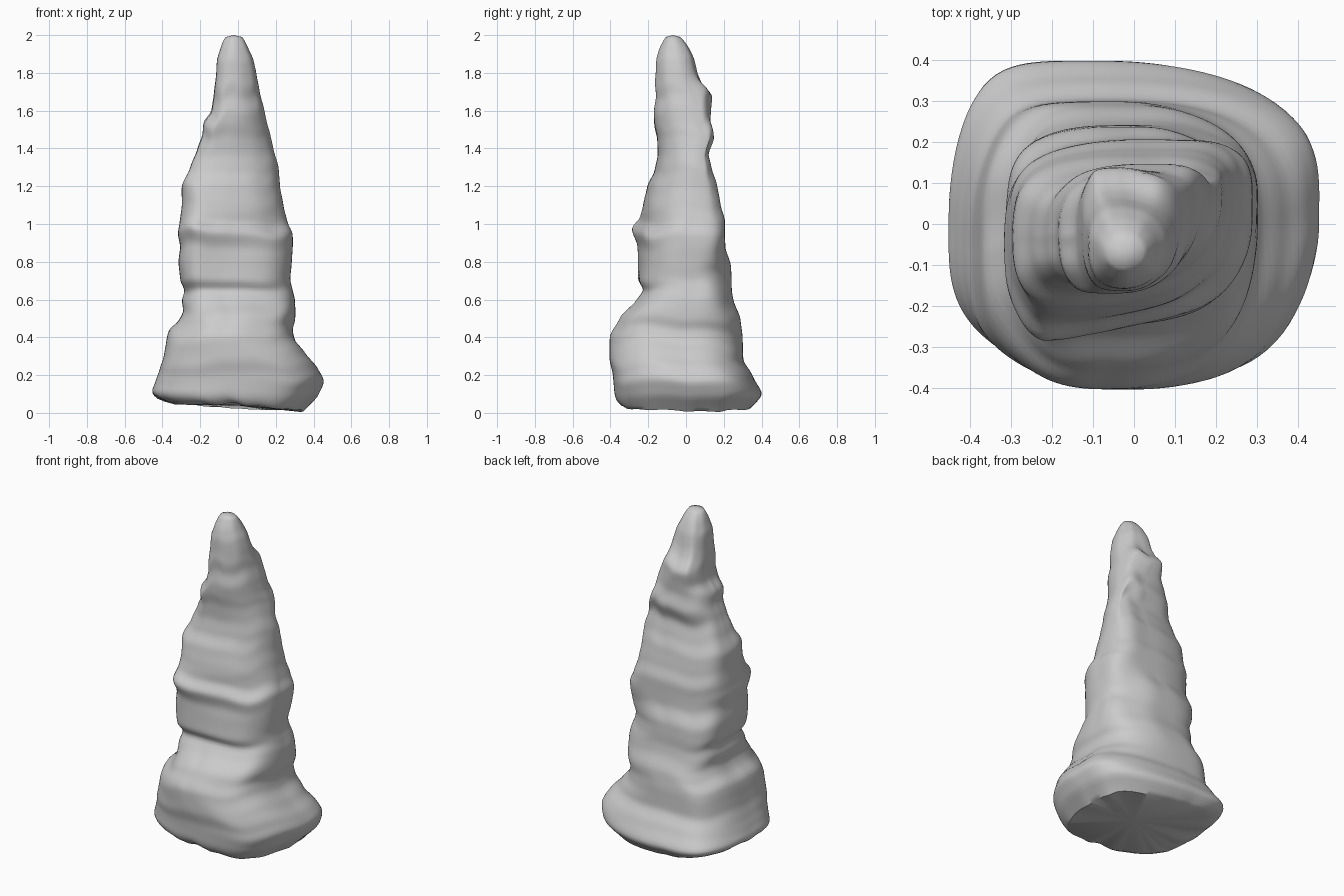
import bpy, bmesh, math
from mathutils import Vector, noise

# Silhouette tables: (height, minimum, maximum)
SIDE_X = [(0.03, -.33, .345), (0.055, -.425, .375), (.10, -.458, .425), (.17, -.435, .458), (.23, -.415, .425),
          (.3, -.393, .365), (.38, -.38, .302), (.44, -.368, .288), (.49, -.312, .303), (.54, -.288, .303),
          (.6, -.297, .30), (.65, -.28, .288), (.7, -.305, .276), (.8, -.316, .285), (.88, -.306, .29),
          (.95, -.32, .289), (1.0, -.31, .263), (1.1, -.297, .24), (1.2, -.299, .222), (1.3, -.253, .215),
          (1.4, -.215, .187), (1.48, -.187, .17), (1.54, -.184, .152), (1.6, -.140, .14), (1.7, -.127, .115),
          (1.8, -.115, .097), (1.87, -.112, .082), (1.93, -.093, .055), (1.97, -.08, .037), (1.99, -.065, .022)]
SIDE_Y = [(0.03, -.34, .34), (0.055, -.37, .37), (.1, -.38, .405), (.2, -.387, .352), (.28, -.405, .303),
          (.4, -.404, .30), (.5, -.35, .288), (.6, -.258, .25), (.65, -.222, .242), (.7, -.257, .242),
          (.78, -.262, .238), (.87, -.268, .208), (.96, -.305, .207), (1.02, -.255, .207), (1.1, -.235, .182),
          (1.2, -.212, .165), (1.28, -.17, .138), (1.37, -.15, .118), (1.46, -.152, .15), (1.54, -.168, .128),
          (1.6, -.17, .132), (1.68, -.158, .14), (1.75, -.165, .08), (1.8, -.16, .06), (1.87, -.158, .045),
          (1.93, -.142, .018), (1.97, -.12, -.01), (1.99, -.107, -.03)]
# Corner squareness: (height, back right, back left, front left, front right)
CORNERS = [(0, 2.6, 3.4, 2.4, 2.6), (.4, 2.7, 3.2, 2.6, 2.5), (.6, 2.8, 3.5, 3.2, 2.5), (.75, 2.2, 3.4, 3.6, 2.6),
           (.95, 4.6, 3.0, 3.2, 2.6), (1.05, 4.2, 3.0, 3.2, 2.1), (1.3, 4.0, 2.8, 3.2, 1.8),
           (1.52, 3.8, 2.8, 3.6, 1.8), (1.68, 2.3, 3.4, 3.2, 2.0), (1.85, 2.0, 2.6, 2.5, 2.0), (2, 2, 2, 2, 2)]
# Where each side bulges most, and how far the front slants back to the right:
# (height, right y, left y, front x, back x, front slant)
BULGE = [(0, .05, -.06, 0, -.1, 0), (.25, .05, -.05, 0, -.06, 0), (.5, .03, -.02, -.05, 0, 0),
         (.65, .03, 0, -.08, 0, 0), (.78, .03, 0, -.06, 0, .025), (.96, .06, 0, -.06, .05, .06),
         (1.08, .06, 0, -.06, .05, .02), (1.45, .06, -.02, -.04, .04, 0), (1.68, .02, 0, -.02, -.04, 0),
         (2, 0, 0, 0, 0, 0)]


def sample(table, z):
    """Smoothly interpolate a table row at height z."""
    if z <= table[0][0]:
        return table[0][1:]
    for a, b in zip(table, table[1:]):
        if z <= b[0]:
            t = (z - a[0]) / (b[0] - a[0])
            t = .5 * t + .5 * t * t * (3 - 2 * t)
            return [p + (q - p) * t for p, q in zip(a[1:], b[1:])]
    return table[-1][1:]


def ring(bm, z, segs=112):
    """One rounded-square layer of the rock, with uneven wavy deposits."""
    verts = []
    corner, bulge = sample(CORNERS, z), sample(BULGE, z)
    for i in range(segs):
        ang = math.tau * i / segs
        c, s = math.cos(ang), math.sin(ang)
        diag = abs(math.sin(2 * ang))
        fade = min(1, z / .3, (2 - z) / .3)
        # layers tilt towards the corners so ledges are not level
        zz = z + .05 * fade * diag * noise.noise(Vector((c * 1.6, s * 1.6, z * 1.5)))
        (x0, x1), (y0, y1) = sample(SIDE_X, zz), sample(SIDE_Y, zz)
        n = corner[min(3, i * 4 // segs)]
        r = (abs(c) ** n + abs(s) ** n) ** (-1 / n)
        u, v = c * r, s * r
        k = 1 + .03 * fade * diag * noise.noise(Vector((c * 1.8, s * 1.8, z * 4)))
        x = ((x0 + x1) / 2 + (x1 - x0) / 2 * u) * k
        y = ((y0 + y1) / 2 + (y1 - y0) / 2 * v) * k
        x += (bulge[3] if v > 0 else bulge[2]) * v ** 4 * (1 - u * u)
        y += (bulge[0] if u > 0 else bulge[1]) * u ** 4 * (1 - v * v)
        y += bulge[4] * max(0, u + .6) * max(0, -v)
        # ragged bottom rim: low at the right, arched up at the front
        rim = max(0, 1 - z / .2)
        dz = rim * (.018 * noise.noise(Vector((c * 4, s * 4, 3))) - .024 * c + .02 * max(0, -s) ** 6)
        verts.append(bm.verts.new((x, y, z + dz)))
    return verts


# Rock spire body
bm = bmesh.new()
rings = [ring(bm, .03 + 1.96 * i / 120) for i in range(121)]
count = len(rings[0])
for lo, hi in zip(rings, rings[1:]):
    for i in range(count):
        j = (i + 1) % count
        bm.faces.new((lo[i], lo[j], hi[j], hi[i]))

# Soften the layers
for _ in range(3):
    bmesh.ops.smooth_vert(bm, verts=[v for r in rings[1:-1] for v in r], factor=.4,
                          use_axis_x=True, use_axis_y=True, use_axis_z=True)

# Rounded tip and underside
tip = bm.verts.new((-.022, -.07, 2.0))
base = bm.verts.new((0, 0, .04))
for i in range(count):
    j = (i + 1) % count
    bm.faces.new((rings[-1][i], rings[-1][j], tip))
    bm.faces.new((rings[0][j], rings[0][i], base))

# Finished object
bmesh.ops.recalc_face_normals(bm, faces=bm.faces[:])
mesh = bpy.data.meshes.new("rock_spire")
bm.to_mesh(mesh)
bm.free()
spire = bpy.data.objects.new("rock_spire", mesh)
bpy.context.collection.objects.link(spire)
bpy.context.view_layer.objects.active = spire
spire.select_set(True)
bpy.ops.object.shade_smooth_by_angle(angle=math.radians(50))
